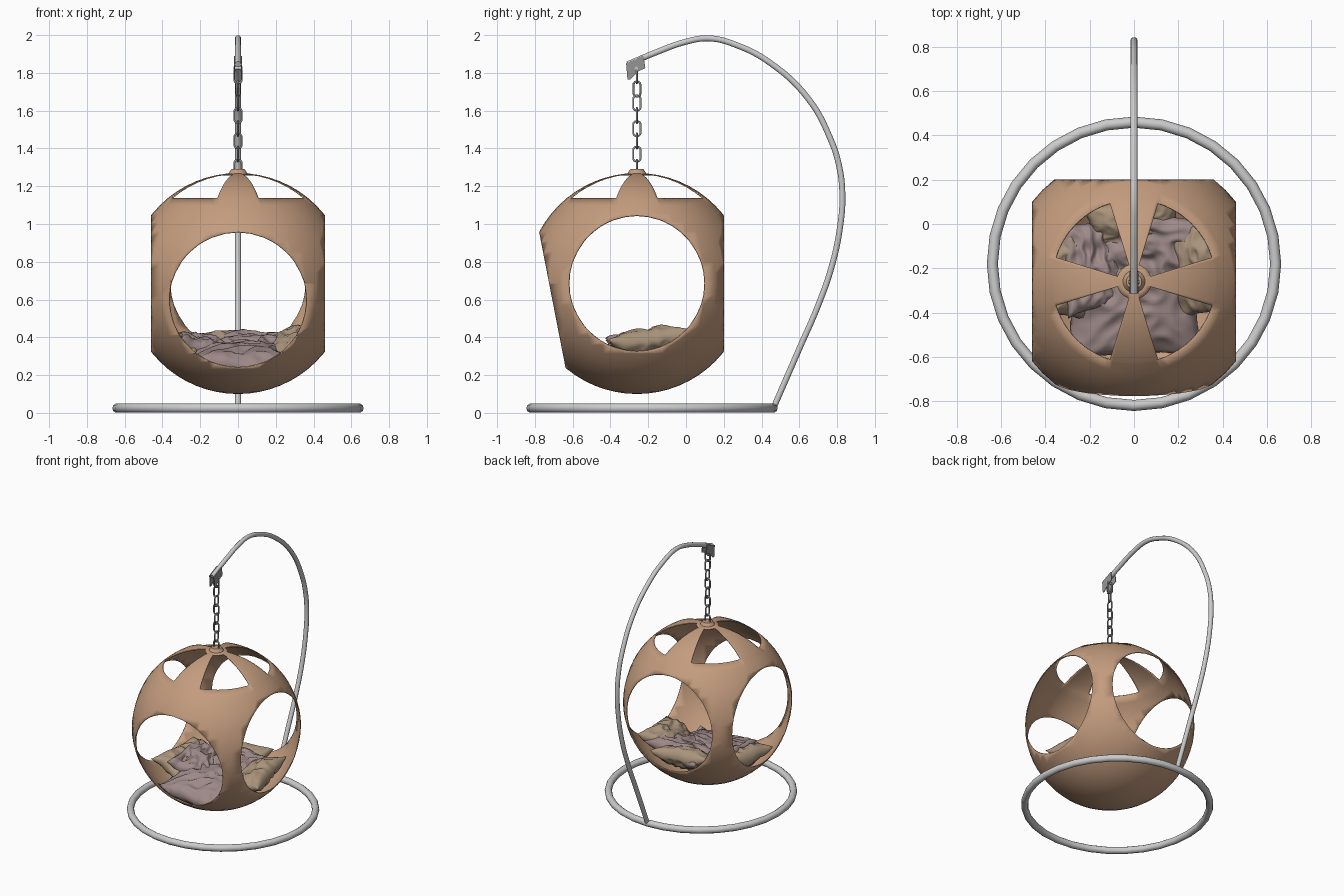
import bpy, bmesh, math
from mathutils import Vector, Matrix, Euler, noise

if "Cube" in bpy.data.objects:
    bpy.data.objects.remove(bpy.data.objects["Cube"])

C = Vector((0, -0.26, 0.685))   # centre of the hanging shell
R = 0.585


def mat(name, rgb):
    m = bpy.data.materials.new(name)
    m.diffuse_color = (*rgb, 1)
    m.use_nodes = True
    m.node_tree.nodes["Principled BSDF"].inputs["Base Color"].default_value = m.diffuse_color
    return m


TAN = mat("tan shell", (0.55, 0.335, 0.21))
STEEL = mat("light steel", (0.60, 0.60, 0.60))
DARK = mat("dark steel", (0.30, 0.30, 0.30))
MAUVE = mat("mauve fabric", (0.34, 0.255, 0.25))
KHAKI = mat("khaki fabric", (0.40, 0.295, 0.20))


def finish(bm, name, m, smooth=True):
    bmesh.ops.recalc_face_normals(bm, faces=bm.faces)
    me = bpy.data.meshes.new(name)
    bm.to_mesh(me)
    bm.free()
    ob = bpy.data.objects.new(name, me)
    bpy.context.collection.objects.link(ob)
    me.materials.append(m)
    for p in me.polygons:
        p.use_smooth = smooth
    return ob


def tube(name, pts, r, m, cyclic=False, auto=True, sides=3, res=6):
    cu = bpy.data.curves.new(name, 'CURVE')
    cu.dimensions = '3D'
    cu.bevel_depth = r
    cu.bevel_resolution = sides
    cu.resolution_u = res
    cu.use_fill_caps = True
    sp = cu.splines.new('BEZIER' if auto else 'POLY')
    if auto:
        sp.bezier_points.add(len(pts) - 1)
        for b, p in zip(sp.bezier_points, pts):
            b.co = p
            b.handle_left_type = b.handle_right_type = 'AUTO'
    else:
        sp.points.add(len(pts) - 1)
        for b, p in zip(sp.points, pts):
            b.co = (*p, 1)
    sp.use_cyclic_u = cyclic
    ob = bpy.data.objects.new(name, cu)
    bpy.context.collection.objects.link(ob)
    cu.materials.append(m)
    return ob


# Shell: sphere sliced by four planes (round openings) and four top sectors
bm = bmesh.new()
bmesh.ops.create_uvsphere(bm, u_segments=48, v_segments=32, radius=R)


def cut(co, no, clear):
    bmesh.ops.bisect_plane(bm, geom=bm.verts[:] + bm.edges[:] + bm.faces[:], dist=1e-5,
                           plane_co=co, plane_no=no, clear_outer=clear)


tilt = math.radians(11)
cut((0.46, 0, 0), (1, 0, 0), True)
cut((-0.46, 0, 0), (-1, 0, 0), True)
cut((0, 0.46, 0), (0, 1, 0), True)
front = Vector((0, -math.cos(tilt), -math.sin(tilt)))
cut(front * 0.456, front, True)
Z0, Z1 = 0.452, 0.579
HALF = 17.2
cut((0, 0, Z0), (0, 0, 1), False)
cut((0, 0, Z1), (0, 0, 1), False)
for a in (HALF, 90 - HALF, 90 + HALF, 180 - HALF):
    t = math.radians(a)
    cut((0, 0, 0), (-math.sin(t), math.cos(t), 0), False)
doomed = []
for f in bm.faces:
    c = f.calc_center_median()
    a = math.degrees(math.atan2(c.y, c.x)) % 90
    if Z0 < c.z < Z1 and HALF < a < 90 - HALF:
        doomed.append(f)
bmesh.ops.delete(bm, geom=doomed, context='FACES')
bmesh.ops.translate(bm, verts=bm.verts, vec=C)
shell = finish(bm, "shell", TAN)
mod = shell.modifiers.new("thickness", 'SOLIDIFY')
mod.thickness = 0.006
mod.offset = -1

# Hub on top of the shell
bm = bmesh.new()
bmesh.ops.create_cone(bm, cap_ends=True, segments=24, radius1=0.05, radius2=0.035, depth=0.022,
                      matrix=Matrix.Translation((0, -0.26, 1.279)))
finish(bm, "hub", TAN, False)

# Base ring
ring = [(0.64 * math.cos(i * math.tau / 32), -0.18 + 0.64 * math.sin(i * math.tau / 32), 0.025)
        for i in range(32)]
tube("base_ring", ring, 0.025, STEEL, cyclic=True, auto=False)

# Curved pole
path = [(.465, .03), (.60, .34), (.70, .57), (.77, .77), (.815, .98), (.828, 1.15), (.81, 1.31),
        (.765, 1.45), (.65, 1.66), (.45, 1.85), (.26, 1.95), (.12, 1.983), (0, 1.965),
        (-.15, 1.912), (-.31, 1.845)]
tube("pole", [(0, y, z) for y, z in path], 0.0165, STEEL)

# Bracket plates either side of the pole end
prof = [(-.317, 1.85), (-.225, 1.89), (-.215, 1.825), (-.25, 1.81), (-.295, 1.765), (-.31, 1.765)]
for side, s in (("left", -1), ("right", 1)):
    bm = bmesh.new()
    f = bm.faces.new([bm.verts.new((s * 0.016, y, z)) for y, z in prof])
    ext = bmesh.ops.extrude_face_region(bm, geom=[f])
    bmesh.ops.translate(bm, vec=(s * 0.005, 0, 0),
                        verts=[v for v in ext["geom"] if isinstance(v, bmesh.types.BMVert)])
    finish(bm, "bracket_" + side, DARK, False)
tube("bracket_pin", [(-.024, -.262, 1.825), (.024, -.262, 1.825)], 0.008, STEEL, auto=False)

# Chain links, alternately turned a quarter
for i, (z, turn) in enumerate([(1.30, 0), (1.37, 90), (1.44, 0), (1.505, 90), (1.575, 0),
                               (1.64, 90), (1.715, 70), (1.785, 0)]):
    t = math.radians(turn)
    pts = []
    for k in range(16):
        a = (k + .5) * math.tau / 16
        w = 0.02 * math.cos(a)
        h = 0.02 * math.sin(a) + math.copysign(0.02, math.sin(a))
        pts.append((w * math.cos(t), -0.26 + w * math.sin(t), z + h))
    tube(f"chain_link_{i}", pts, 0.0058, DARK, cyclic=True, auto=False, sides=1)


# Crumpled cushions, pressed into the bowl of the shell
def pillow(name, m, loc, half, thick, rot, seed, crumple=0.03, n=36):
    bm = bmesh.new()
    M = Matrix.Translation(loc) @ Euler([math.radians(r) for r in rot]).to_matrix().to_4x4()
    for s in (1, -1):
        g = []
        for i in range(n + 1):
            for j in range(n + 1):
                u, v = 2 * i / n - 1, 2 * j / n - 1
                puff = max(0, (1 - u * u) * (1 - v * v)) ** 0.42
                p = Vector((half[0] * u * (0.88 + 0.12 * v * v),
                            half[1] * v * (0.88 + 0.12 * u * u), s * thick * puff))
                q = Vector((u * 1.6 + seed, v * 1.6, seed * 2.3))
                p.z += crumple * noise.noise(q)
                fold = 1 - abs(noise.noise(q * 1.7)) * 2.2
                p.z += s * crumple * 0.8 * fold * puff
                p = M @ p
                d = p - C
                lim = 0.572 if s < 0 else 0.567
                if d.length > lim:
                    p = C + d.normalized() * lim
                g.append(bm.verts.new(p))
        for i in range(n):
            for j in range(n):
                a = i * (n + 1) + j
                bm.faces.new((g[a], g[a + 1], g[a + n + 2], g[a + n + 1]))
    bmesh.ops.remove_doubles(bm, verts=bm.verts, dist=0.0015)
    return finish(bm, name, m)


pillow("seat_cushion", MAUVE, (0, -0.35, 0.27), (0.32, 0.27), 0.08, (8, 0, 0), 1.3)
pillow("back_cushion", MAUVE, (0.06, -0.12, 0.335), (0.26, 0.20), 0.07, (14, 0, -12), 4.1)
pillow("left_cushion", MAUVE, (-0.19, -0.19, 0.345), (0.15, 0.22), 0.055, (4, 18, 8), 7.7)
pillow("right_pillow", KHAKI, (0.29, -0.20, 0.36), (0.14, 0.23), 0.07, (8, -25, 6), 2.2, 0.02)
pillow("left_pillow", KHAKI, (-0.29, -0.22, 0.34), (0.13, 0.22), 0.065, (4, 25, -6), 9.4, 0.02)
pillow("rear_pillow", KHAKI, (0, 0.0, 0.35), (0.22, 0.13), 0.065, (28, 0, 10), 5.6, 0.02)
